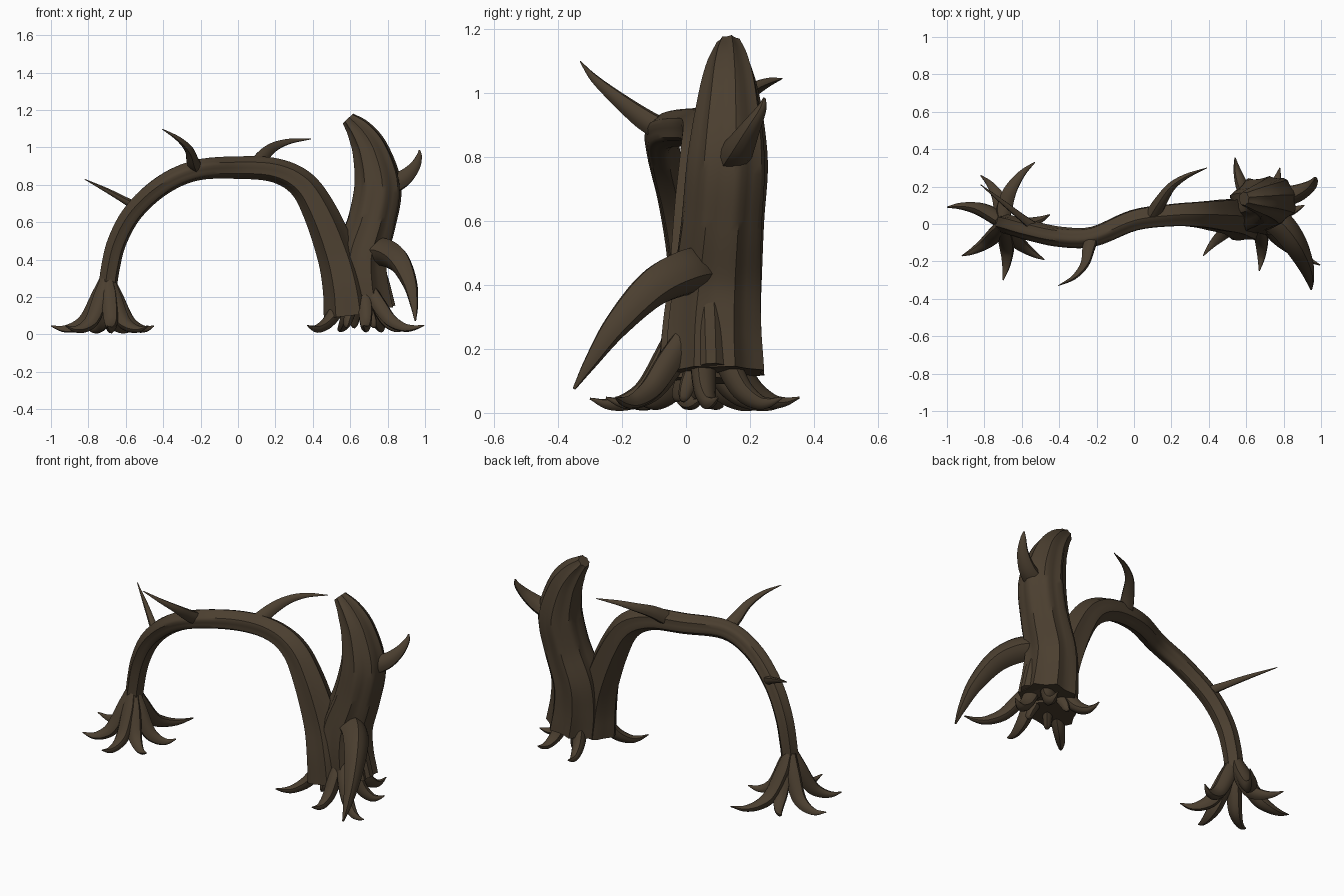
import bpy, bmesh, math
from mathutils import Vector

bark = bpy.data.materials.new("dark bark brown")
bark.diffuse_color = (0.07, 0.049, 0.029, 1)


def smooth_path(pts, steps):
    """Catmull-Rom through (x, y, z, radius) points."""
    p = [Vector(q) for q in pts]
    p = [2 * p[0] - p[1]] + p + [2 * p[-1] - p[-2]]
    out = []
    for i in range(1, len(p) - 2):
        a, b, c, d = p[i - 1:i + 3]
        for k in range(steps):
            t = k / steps
            out.append(0.5 * (2 * b + (c - a) * t + (2 * a - 5 * b + 4 * c - d) * t * t
                              + (3 * b - a - 3 * c + d) * t ** 3))
    return out + [p[-2]]


def limb(name, pts, sides=16, flutes=4, depth=0.08, steps=6, twist=0.0, phase=0.0):
    """Tapered fluted tube along a smooth path."""
    path = smooth_path(pts, steps)
    pos = [q.to_3d() for q in path]
    bm = bmesh.new()
    rings, normal, last = [], None, None
    for i, q in enumerate(path):
        tan = (pos[min(i + 1, len(pos) - 1)] - pos[max(i - 1, 0)]).normalized()
        if normal is None:
            normal = tan.orthogonal().normalized()
        else:
            normal = (last.rotation_difference(tan) @ normal).normalized()
        last = tan
        side = tan.cross(normal)
        ring = []
        for k in range(sides):
            a = 2 * math.pi * k / sides
            wave = abs(math.cos((flutes * a + phase) / 2 + twist * i / len(path)))
            r = max(q[3], 0.002) * (1 + depth * (1 - 2 * wave))
            v = pos[i] + (normal * math.cos(a) + side * math.sin(a)) * r
            v.z = max(v.z, 0.0)
            ring.append(bm.verts.new(v))
        rings.append(ring)
    for a, b in zip(rings, rings[1:]):
        for k in range(sides):
            n = (k + 1) % sides
            bm.faces.new((a[k], a[n], b[n], b[k]))
    bm.faces.new(rings[0][::-1])
    bm.faces.new(rings[-1])
    bmesh.ops.recalc_face_normals(bm, faces=bm.faces)
    me = bpy.data.meshes.new(name)
    bm.to_mesh(me)
    bm.free()
    me.materials.append(bark)
    ob = bpy.data.objects.new(name, me)
    bpy.context.collection.objects.link(ob)
    bpy.ops.object.select_all(action='DESELECT')
    ob.select_set(True)
    bpy.context.view_layer.objects.active = ob
    bpy.ops.object.shade_smooth_by_angle(angle=math.radians(40))


def roots(name, cx, cy, profile, tips):
    """Claw roots: profile is (fraction of reach, z, radius); each tip is (x, y, bend)."""
    for i, (x, y, bend) in enumerate(tips):
        reach = math.hypot(x - cx, y - cy)
        ang = math.atan2(y - cy, x - cx)
        pts = []
        for f, z, r in profile:
            a = ang - bend * (1 - f)
            pts.append((cx + math.cos(a) * f * reach, cy + math.sin(a) * f * reach, z, r))
        limb(f"{name}_{i + 1}", pts, sides=12, flutes=3, depth=0.1, phase=i)


# arching branch, from the left foot over to the stump
limb("arch", [(-0.70, 0.0, 0.20, 0.046), (-0.685, 0.0, 0.34, 0.048), (-0.645, -0.01, 0.50, 0.05),
              (-0.555, -0.035, 0.66, 0.052), (-0.40, -0.068, 0.80, 0.053), (-0.22, -0.068, 0.878, 0.054),
              (0.0, 0.02, 0.892, 0.058), (0.2, 0.047, 0.877, 0.062), (0.345, 0.05, 0.80, 0.072),
              (0.445, 0.045, 0.64, 0.085), (0.53, 0.04, 0.42, 0.098), (0.572, 0.03, 0.25, 0.112),
              (0.59, 0.03, 0.10, 0.125)], sides=24, flutes=6, depth=0.09, twist=1.0)

# upright stump with curved broken top
limb("stump", [(0.675, 0.09, 0.125, 0.155), (0.657, 0.09, 0.27, 0.148), (0.66, 0.10, 0.42, 0.14),
               (0.715, 0.115, 0.60, 0.13), (0.748, 0.13, 0.79, 0.125), (0.712, 0.135, 0.97, 0.098),
               (0.655, 0.135, 1.08, 0.07), (0.588, 0.135, 1.155, 0.036)],
     sides=32, flutes=8, depth=0.08, twist=0.8)

# slabs of bark around the stump foot
for i, (tx, ty, bx, by, r) in enumerate([(0.70, 0.07, 0.785, 0.08, 0.06), (0.68, 0.05, 0.71, 0.0, 0.06)]):
    limb(f"bark_slab_{i + 1}", [(tx, ty, 0.46, r * 0.6), ((tx + bx) / 2, (ty + by) / 2, 0.30, r),
                                (bx, by, 0.14, r)], sides=12, flutes=4, depth=0.12)

# root claws under each end
roots("left_root", -0.70, 0.0,
      [(0.05, 0.29, 0.030), (0.17, 0.20, 0.043), (0.39, 0.085, 0.040), (0.58, 0.042, 0.031),
       (0.80, 0.028, 0.018), (1.0, 0.045, 0.003)],
      [(-1.0, 0.09, 0.5), (-0.92, -0.17, -0.3), (-0.70, -0.30, -0.3), (-0.48, -0.19, 0.25),
       (-0.45, 0.05, 0.4), (-0.53, 0.33, -0.5), (-0.82, 0.26, 0.5)])
roots("right_root", 0.66, 0.06,
      [(0.20, 0.23, 0.035), (0.36, 0.15, 0.040), (0.53, 0.075, 0.035), (0.72, 0.037, 0.025),
       (0.86, 0.034, 0.015), (1.0, 0.048, 0.003)],
      [(0.37, -0.17, 0.3), (0.67, -0.25, -0.25), (0.995, -0.22, 0.3), (0.91, 0.10, 0.4),
       (0.54, 0.355, -0.3), (0.78, 0.30, 0.3)])

# short inner rootlets
roots("rootlet", 0.65, 0.07,
      [(0.4, 0.17, 0.03), (0.8, 0.09, 0.026), (0.95, 0.05, 0.018), (1.0, 0.035, 0.006)],
      [(0.58, -0.03, 0.0), (0.73, -0.01, 0.0), (0.62, 0.19, 0.0)])

# thorn branches
limb("left_thorn", [(-0.53, -0.02, 0.675, 0.028), (-0.60, 0.035, 0.715, 0.02),
                    (-0.70, 0.115, 0.77, 0.013), (-0.82, 0.21, 0.83, 0.002)], sides=10, flutes=3)
limb("front_thorn", [(-0.22, -0.06, 0.88, 0.036), (-0.24, -0.13, 0.92, 0.034),
                     (-0.262, -0.215, 0.985, 0.023), (-0.32, -0.285, 1.045, 0.013),
                     (-0.405, -0.33, 1.098, 0.002)], sides=12, flutes=3)
limb("back_thorn", [(0.10, 0.05, 0.91, 0.042), (0.145, 0.125, 0.965, 0.034), (0.20, 0.20, 1.005, 0.024),
                    (0.28, 0.255, 1.032, 0.014), (0.39, 0.30, 1.045, 0.002)], sides=12, flutes=3)
limb("upper_stump_thorn", [(0.80, 0.14, 0.79, 0.055), (0.88, 0.165, 0.83, 0.046),
                           (0.94, 0.20, 0.89, 0.031), (0.967, 0.235, 0.95, 0.016),
                           (0.97, 0.245, 0.985, 0.004)], sides=12, flutes=3)
limb("lower_stump_thorn", [(0.70, 0.06, 0.445, 0.068), (0.79, -0.01, 0.437, 0.068),
                           (0.865, -0.11, 0.385, 0.06), (0.92, -0.22, 0.27, 0.042),
                           (0.942, -0.30, 0.155, 0.022), (0.948, -0.35, 0.075, 0.005)],
     sides=16, flutes=4)
